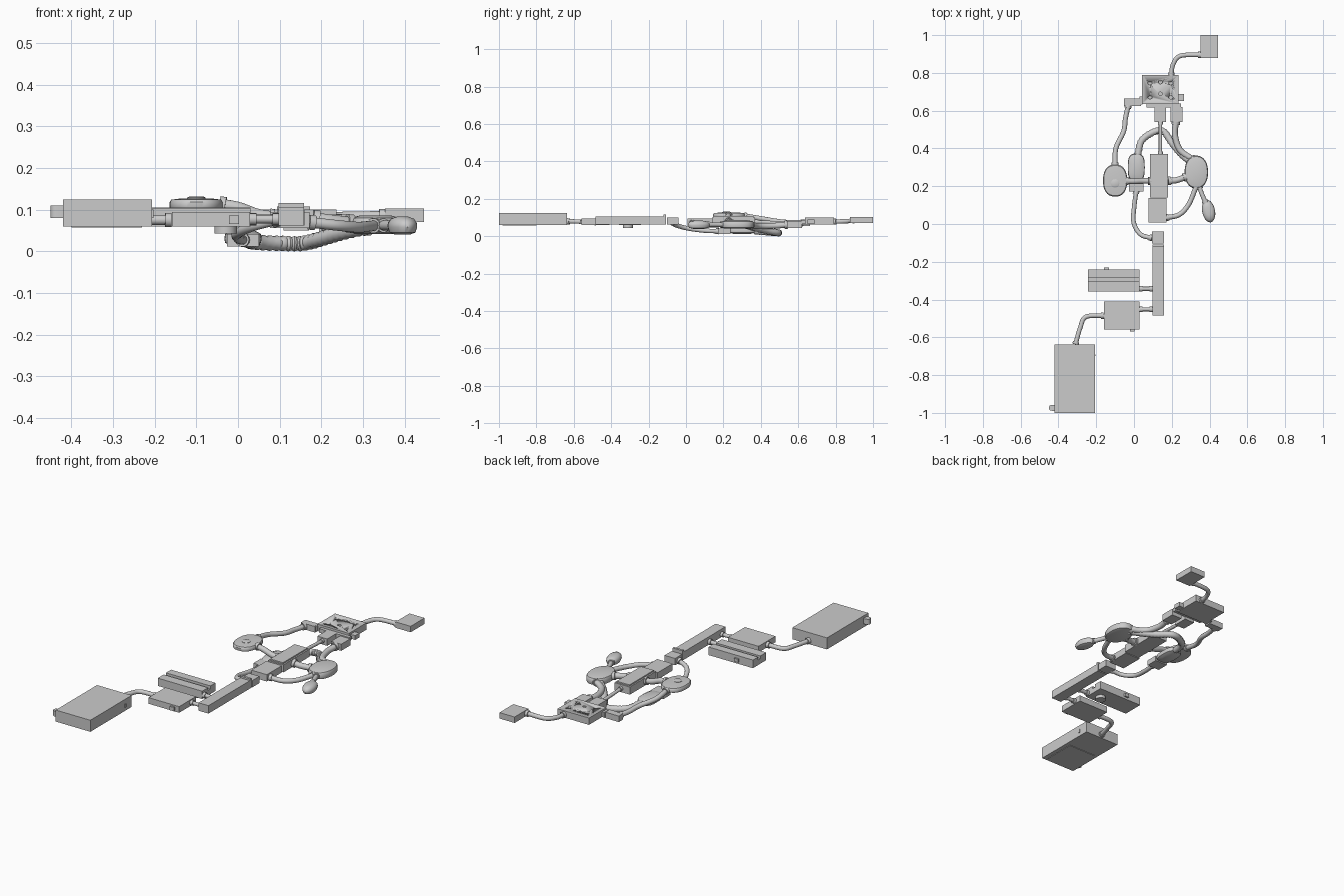
import bpy, bmesh, math
from mathutils import Vector


def finish(name, bm, angle=35):
    bmesh.ops.recalc_face_normals(bm, faces=bm.faces)
    me = bpy.data.meshes.new(name)
    bm.to_mesh(me)
    bm.free()
    ob = bpy.data.objects.new(name, me)
    bpy.context.collection.objects.link(ob)
    bpy.ops.object.select_all(action='DESELECT')
    bpy.context.view_layer.objects.active = ob
    ob.select_set(True)
    bpy.ops.object.shade_smooth_by_angle(angle=math.radians(angle))
    return ob


def box(name, x0, x1, y0, y1, z0, z1):
    bm = bmesh.new()
    bmesh.ops.create_cube(bm, size=1)
    for v in bm.verts:
        v.co = ((x0 + x1) / 2 + v.co.x * (x1 - x0),
                (y0 + y1) / 2 + v.co.y * (y1 - y0),
                (z0 + z1) / 2 + v.co.z * (z1 - z0))
    return finish(name, bm)


def loft(name, rings):
    """Skin a list of vertex rings and cap both ends."""
    bm = bmesh.new()
    rs = [[bm.verts.new(p) for p in r] for r in rings]
    n = len(rs[0])
    for a, b in zip(rs, rs[1:]):
        for i in range(n):
            bm.faces.new((a[i], a[(i + 1) % n], b[(i + 1) % n], b[i]))
    bm.faces.new(rs[0])
    bm.faces.new(rs[-1])
    return finish(name, bm, 40)


def pod(name, x, y, rx, ry, profile, power=1.0, tilt=0):
    """Flat rounded body; profile is (radius factor, z) pairs."""
    rings = []
    for f, z in profile:
        ring = []
        for i in range(40):
            a = math.tau * i / 40
            c, s = math.cos(a), math.sin(a)
            u = math.copysign(abs(c) ** power, c) * rx * f
            v = math.copysign(abs(s) ** power, s) * ry * f
            ring.append((x + u * math.cos(tilt) - v * math.sin(tilt),
                         y + u * math.sin(tilt) + v * math.cos(tilt), z))
        rings.append(ring)
    return loft(name, rings)


def tube(name, pts, r, ribs=False, collar=1.4, steps=10):
    """Smooth cable through points, with collars at the ends or ribs along it."""
    p = [Vector(q) for q in pts]
    p = [2 * p[0] - p[1]] + p + [2 * p[-1] - p[-2]]
    path = []
    for i in range(1, len(p) - 2):
        a, b, c, d = p[i - 1:i + 3]
        for k in range(steps):
            t = k / steps
            path.append(0.5 * (2 * b + (c - a) * t + (2 * a - 5 * b + 4 * c - d) * t * t
                               + (3 * b - a - 3 * c + d) * t ** 3))
    path.append(p[-2])
    rings = []
    for i, q in enumerate(path):
        t = (path[min(i + 1, len(path) - 1)] - path[max(i - 1, 0)]).normalized()
        side = t.cross(Vector((0, 0, 1))).normalized()
        up = side.cross(t)
        rad = r * (1 if not ribs or i % 2 else 0.86)
        rings.append([q + rad * (side * math.cos(math.tau * j / 14) + up * math.sin(math.tau * j / 14))
                      for j in range(14)])
    ob = loft(name, rings)
    if collar:
        for k, (a, b) in enumerate(((path[0], path[1]), (path[-1], path[-2]))):
            t = (b - a).normalized()
            side = t.cross(Vector((0, 0, 1))).normalized()
            up = side.cross(t)
            loft(name + "_collar_%d" % k,
                 [[c + r * collar * (side * math.cos(math.tau * j / 14) + up * math.sin(math.tau * j / 14))
                   for j in range(14)] for c in (a, a + t * 0.015)])
    return ob


# Front battery-like case with side knob and underside panel
box("large_case", -0.42, -0.207, -1.0, -0.637, 0.06, 0.124)
pod("case_knob", -0.425, -0.973, 0.025, 0.016, [(1, 0.08), (1, 0.11)], 0.7)
box("case_panel", -0.40, -0.23, -0.98, -0.80, 0.057, 0.061)
box("case_side_tab", -0.21, -0.203, -0.70, -0.69, 0.08, 0.1)

# Square module with small front tab
box("square_module", -0.159, 0.029, -0.558, -0.41, 0.06, 0.094)
box("module_front_tab", -0.022, 0.003, -0.568, -0.555, 0.065, 0.086)

# Grooved module: two ridges on a base, with a round foot
box("grooved_base", -0.243, 0.03, -0.357, -0.24, 0.06, 0.088)
box("rear_ridge", -0.243, 0.03, -0.285, -0.24, 0.085, 0.105)
box("front_ridge", -0.243, 0.03, -0.357, -0.305, 0.085, 0.103)
box("rear_tab", -0.158, -0.133, -0.242, -0.23, 0.072, 0.09)
pod("round_foot", -0.03, -0.31, 0.027, 0.027, [(1, 0.043), (1, 0.062)])

# Central chain of bars and boxes
box("long_bar", 0.097, 0.158, -0.485, -0.113, 0.062, 0.106)
box("bar_end_plate", 0.097, 0.158, -0.121, -0.108, 0.062, 0.116)
box("bar_tip", 0.095, 0.16, -0.102, -0.04, 0.062, 0.1)
box("lower_link_box", 0.077, 0.172, 0.007, 0.138, 0.056, 0.094)
box("main_box", 0.086, 0.181, 0.14, 0.37, 0.058, 0.1)
box("main_box_lid", 0.094, 0.173, 0.148, 0.362, 0.1, 0.107)

# Rear hub with recessed ports in the top
hub = box("hub_box", 0.043, 0.236, 0.636, 0.79, 0.062, 0.1)
for k, (x, y) in enumerate([(0.085, 0.67), (0.085, 0.745), (0.14, 0.69), (0.14, 0.75), (0.195, 0.67), (0.195, 0.745)]):
    cut = pod("port_cutter_%d" % k, x, y, 0.011, 0.008, [(1, 0.09), (1, 0.12)])
    cut.hide_render = True
    cut.hide_set(True)
    m = hub.modifiers.new("port", 'BOOLEAN')
    m.object = cut
    m.operation = 'DIFFERENCE'
box("hub_right_tab", 0.23, 0.265, 0.65, 0.688, 0.066, 0.09)
box("hub_front_strip", 0.065, 0.25, 0.618, 0.638, 0.066, 0.088)
box("middle_connector", 0.109, 0.17, 0.54, 0.622, 0.05, 0.088)
box("right_connector", 0.194, 0.256, 0.54, 0.62, 0.045, 0.082)
box("left_connector", -0.052, 0.036, 0.626, 0.664, 0.055, 0.088)
box("left_connector_neck", 0.03, 0.046, 0.632, 0.675, 0.062, 0.09)
box("end_box", 0.353, 0.446, 0.878, 1.0, 0.07, 0.103)

# Rounded pods
pod("left_pod", -0.1, 0.23, 0.064, 0.085,
    [(0.85, 0.098), (0.98, 0.102), (1, 0.106), (1, 0.118), (0.94, 0.124), (0.55, 0.127)], 0.85)
pod("left_pod_button", -0.1, 0.215, 0.022, 0.022, [(1, 0.12), (1, 0.129), (0.8, 0.131)])
pod("middle_pod", 0.012, 0.3, 0.045, 0.073,
    [(0.6, 0.012), (0.95, 0.02), (1, 0.03), (0.95, 0.042), (0.6, 0.05)], 0.65)
box("middle_pod_tail", -0.026, 0.05, 0.172, 0.238, 0.012, 0.042)
pod("right_pod", 0.33, 0.275, 0.062, 0.087,
    [(0.8, 0.042), (0.97, 0.046), (1, 0.052), (1, 0.072), (0.94, 0.08), (0.6, 0.086)], 0.9)
pod("small_bulb", 0.395, 0.068, 0.034, 0.06,
    [(0.5, 0.04), (0.87, 0.045), (1, 0.058), (0.97, 0.068), (0.78, 0.078), (0.4, 0.083)], 1, 0.2)

# Cables joining the parts
cables = {
    "case_cable": ([(-0.31, -0.637, 0.08), (-0.285, -0.55, 0.078), (-0.255, -0.492, 0.076), (-0.16, -0.485, 0.075)], 0.012),
    "module_plug": ([(0.029, -0.452, 0.077), (0.06, -0.452, 0.077), (0.098, -0.452, 0.077)], 0.01),
    "grooved_plug": ([(0.03, -0.343, 0.077), (0.06, -0.343, 0.077), (0.098, -0.343, 0.077)], 0.011),
    "tail_cable": ([(0.097, -0.075, 0.076), (0.035, -0.055, 0.06), (-0.002, 0.01, 0.042), (0.002, 0.1, 0.03), (0.012, 0.175, 0.027)], 0.012),
    "left_pod_cable": ([(-0.1, 0.31, 0.11), (-0.096, 0.4, 0.095), (-0.055, 0.49, 0.08), (-0.045, 0.56, 0.074), (-0.03, 0.628, 0.072)], 0.013),
    "left_pod_bridge": ([(-0.045, 0.228, 0.112), (0.0, 0.226, 0.104), (0.045, 0.228, 0.088), (0.09, 0.228, 0.08)], 0.015),
    "right_pod_bridge": ([(0.18, 0.228, 0.078), (0.225, 0.232, 0.072), (0.275, 0.25, 0.066)], 0.016),
    "lower_return_cable": ([(0.33, 0.2, 0.062), (0.29, 0.105, 0.058), (0.24, 0.05, 0.062), (0.17, 0.033, 0.07)], 0.013),
    "right_hub_cable": ([(0.222, 0.542, 0.062), (0.217, 0.47, 0.056), (0.245, 0.39, 0.055), (0.315, 0.34, 0.06)], 0.016),
    "middle_hub_cable": ([(0.14, 0.542, 0.07), (0.14, 0.45, 0.074), (0.14, 0.368, 0.078)], 0.009),
    "end_cable": ([(0.197, 0.788, 0.078), (0.207, 0.845, 0.08), (0.245, 0.89, 0.083), (0.354, 0.896, 0.085)], 0.012),
    "bulb_cable": ([(0.345, 0.2, 0.062), (0.357, 0.165, 0.062), (0.38, 0.11, 0.062)], 0.012),
}
for name, (pts, r) in cables.items():
    tube(name, pts, r)

# Ribbed hose dipping to the ground between the middle and right pods
tube("ribbed_hose", [(0.02, 0.365, 0.028), (0.04, 0.44, 0.022), (0.1, 0.485, 0.019), (0.155, 0.49, 0.019),
                     (0.2, 0.43, 0.03), (0.25, 0.37, 0.045), (0.31, 0.32, 0.058)], 0.019, ribs=True, collar=0, steps=8)
